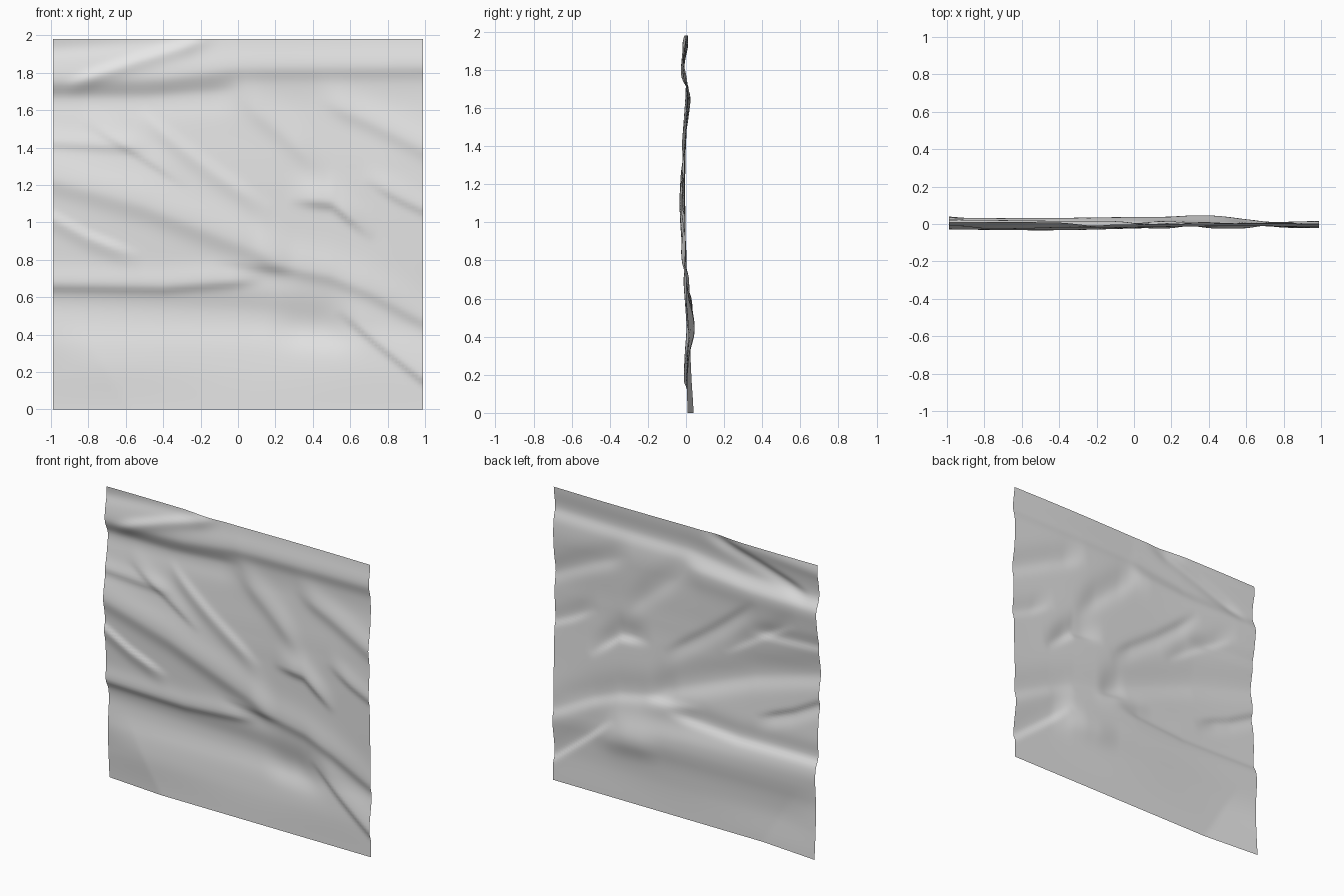
import bpy, bmesh, math

def lerp_path(pts, t):
    # piecewise linear interpolation with clamped ends
    if t <= pts[0][0]:
        return pts[0][1]
    for (a, b), (c, d) in zip(pts, pts[1:]):
        if t <= c:
            return b + (d - b) * (t - a) / (c - a)
    return pts[-1][1]

def smooth(t):
    t = max(0.0, min(1.0, t))
    return t * t * (3 - 2 * t)

# average depth of the sheet by height
PROFILE = [(0, .004), (.22, .004), (.33, .009), (.43, .018), (.55, .014), (.64, .008),
           (.75, .003), (.9, -.003), (1.05, -.010), (1.2, -.014), (1.35, -.010),
           (1.5, .0), (1.65, .008), (1.75, .004), (1.85, .0), (1.98, -.003)]

# folds: crest path (x, z), height towards the front, softness above and below
FOLDS = [
    ([(-1, 1.24), (-.5, 1.1), (0, .9), (.25, .8)], .022, .14, .08),
    ([(.1, .80), (.5, .72), (.7, .64), (1, .48)], .016, .12, .05),
    ([(-1, 1.76), (-.4, 1.78), (0, 1.83), (1, 1.84)], .018, .10, .06),
    ([(-1, .67), (-.4, .66), (.1, .70)], .016, .08, .035),
    ([(.55, .53), (.75, .36), (1, .16)], .018, .16, .03),
    ([(.0, 1.68), (.2, 1.52), (.45, 1.3)], .014, .12, .08),
    ([(.3, 1.13), (.5, 1.11), (.7, .95)], .020, .10, .035),
    ([(.45, 1.66), (.7, 1.55), (1, 1.40)], .015, .10, .06),
    ([(-.8, 1.53), (-.55, 1.38), (-.3, 1.22)], .010, .08, .025),
    ([(-.5, 1.56), (-.2, 1.32), (.15, 1.07)], .012, .04, .07),
    ([(-.9, 1.74), (-.55, 1.86), (-.15, 1.98)], .014, .03, .05),
    ([(-1, 1.03), (-.8, .92), (-.55, .82)], .014, .025, .06),
    ([(.7, 1.23), (.85, 1.14), (1, 1.07)], .012, .08, .03),
    ([(-1, 1.43), (-.5, 1.40)], .010, .06, .03),
]
# furrows pushed to the back
FURROWS = [
    ([(-1, 1.66), (-.5, 1.66), (0, 1.7)], .012, .05, .10),
    ([(-1, .56), (0, .52), (.55, .46)], .014, .10, .12),
    ([(.2, .42), (.45, .40), (.65, .38)], .010, .10, .08),
    ([(-.1, .76), (.1, .73), (.3, .71)], .008, .03, .08),
    ([(-1, 1.93), (-.6, 1.96), (-.3, 1.98)], .010, .06, .05),
]

def crease(x, z, path, height, above, below):
    d = z - lerp_path(path, x)
    w = above if d > 0 else below
    a, b = path[0][0], path[-1][0]
    fade = 1.0
    if a > -.99:
        fade *= smooth((x - a + .06) / .2)
    if b < .99:
        fade *= smooth((b + .06 - x) / .2)
    return height * fade * math.exp(-(d / w) ** 2)

def depth(x, z):
    y = sum(lerp_path(PROFILE, z + o) for o in (-.04, -.02, 0, .02, .04)) / 5
    calm = smooth((z - .02) / .25)
    y += calm * .006 * math.sin(2.6 * x + 3.1 * z) * math.sin(4.3 * z - 1.7 * x)
    y -= sum(crease(x, z, *f) for f in FOLDS)
    y += sum(crease(x, z, *f) for f in FURROWS)
    # turned-up lower left corner
    y += .08 * max(0.0, -.58 - x - .6 * z) * smooth((.5 - z) / .3)
    return y

# wrinkled sheet
N = 110
bm = bmesh.new()
bmesh.ops.create_grid(bm, x_segments=N, y_segments=N, size=1)
for v in bm.verts:
    x, z = v.co.x * .99, (v.co.y + 1) * .99
    v.co = (x, depth(x, z) + .003, z)
for f in bm.faces:
    f.smooth = True
bm.normal_update()
if sum(f.normal.y for f in bm.faces) > 0:
    bmesh.ops.reverse_faces(bm, faces=bm.faces[:])
mesh = bpy.data.meshes.new("wrinkled_sheet")
bm.to_mesh(mesh)
bm.free()
sheet = bpy.data.objects.new("wrinkled_sheet", mesh)
bpy.context.collection.objects.link(sheet)

mat = bpy.data.materials.new("light grey")
mat.diffuse_color = (.8, .8, .8, 1)
mesh.materials.append(mat)
